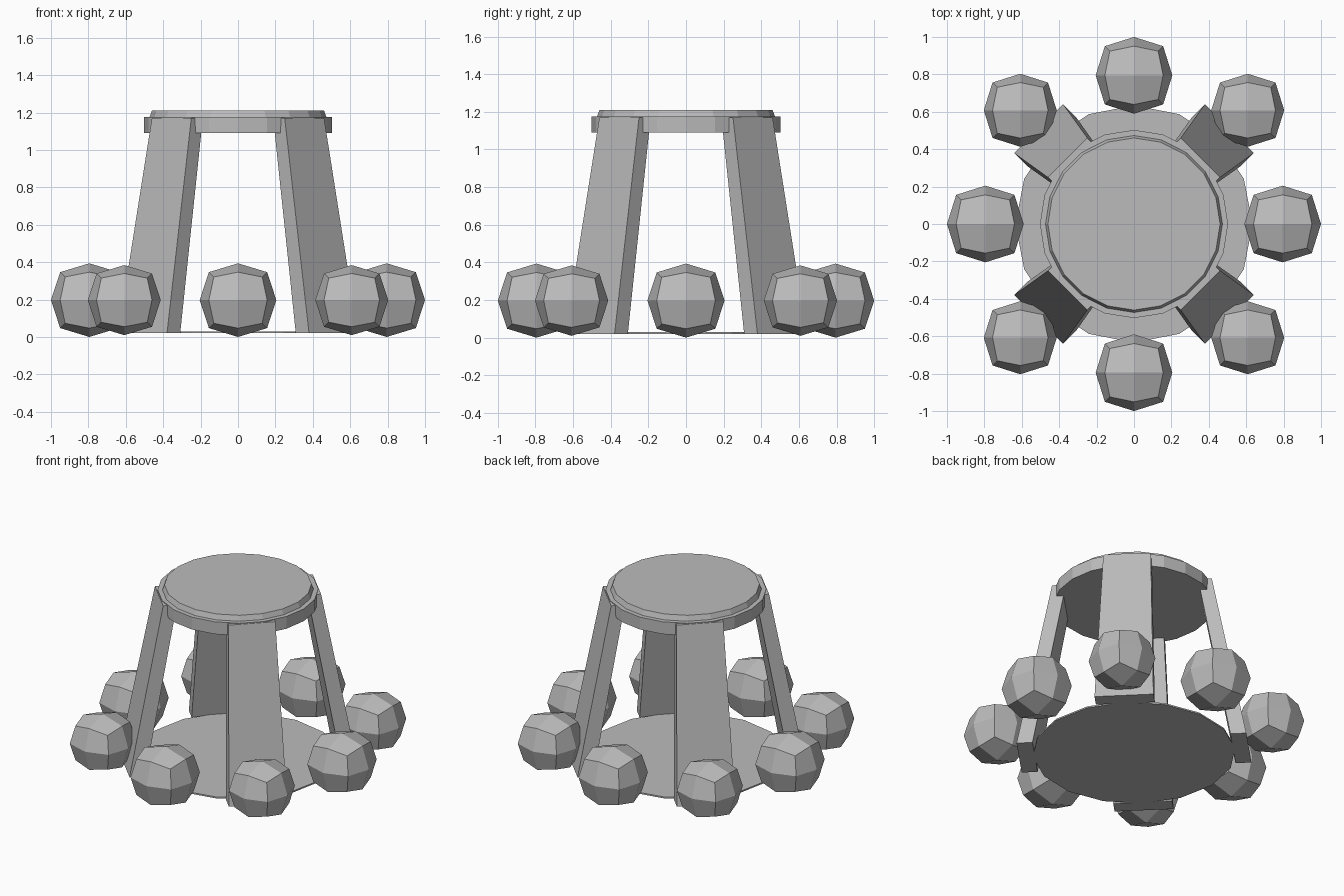
import bpy, bmesh, math
from mathutils import Matrix

if "Cube" in bpy.data.objects:
    bpy.data.objects.remove(bpy.data.objects["Cube"])

grey = bpy.data.materials.new("plain_grey")
grey.diffuse_color = (0.5, 0.5, 0.5, 1)
grey.use_nodes = True
grey.node_tree.nodes["Principled BSDF"].inputs["Base Color"].default_value = grey.diffuse_color


def finish(name, bm):
    bmesh.ops.recalc_face_normals(bm, faces=bm.faces[:])
    mesh = bpy.data.meshes.new(name)
    bm.to_mesh(mesh)
    bm.free()
    mesh.materials.append(grey)
    obj = bpy.data.objects.new(name, mesh)
    bpy.context.collection.objects.link(obj)
    return obj


def disc(name, r_low, r_high, z_low, z_high, sides):
    bm = bmesh.new()
    bmesh.ops.create_cone(
        bm, cap_ends=True, segments=sides, radius1=r_low, radius2=r_high,
        depth=z_high - z_low,
        matrix=Matrix.Translation((0, 0, (z_low + z_high) / 2)))
    return finish(name, bm)


def leg(name, angle):
    # tapered plank leaning inward: (height, inner radius, outer radius, half width)
    bm = bmesh.new()
    rings = []
    for z, r_in, r_out, half in ((0.02, 0.622, 0.722, 0.185),
                                 (1.17, 0.415, 0.502, 0.149)):
        corners = ((r_in, -half), (r_out, -half), (r_out, half), (r_in, half))
        rings.append([bm.verts.new((x, y, z)) for x, y in corners])
    low, high = rings
    bm.faces.new(low[::-1])
    bm.faces.new(high)
    for i in range(4):
        j = (i + 1) % 4
        bm.faces.new((low[i], low[j], high[j], high[i]))
    bmesh.ops.rotate(bm, verts=bm.verts[:], matrix=Matrix.Rotation(angle, 3, 'Z'))
    return finish(name, bm)


def ball(name, x, y, radius):
    # cube with each side split in four, rounded towards a sphere
    bm = bmesh.new()
    bmesh.ops.create_cube(bm, size=2)
    bmesh.ops.subdivide_edges(bm, edges=bm.edges[:], cuts=1, use_grid_fill=True)
    scale = {1: 1.0, 2: 0.76, 3: 0.63}
    for v in bm.verts:
        v.co *= radius * scale[sum(abs(c) > 0.5 for c in v.co)]
    bmesh.ops.scale(bm, verts=bm.verts[:], vec=(1, 1, 0.96))
    bmesh.ops.translate(bm, verts=bm.verts[:], vec=(x, y, 0.197))
    return finish(name, bm)


# floor plate and two-step top
disc("base_plate", 0.635, 0.635, 0.02, 0.03, 16)
disc("top_ring", 0.503, 0.503, 1.09, 1.175, 20)
disc("top_disc", 0.473, 0.46, 1.175, 1.21, 20)

# four legs on the diagonals
for k in range(4):
    leg(f"leg_{k + 1}", math.radians(45 + 90 * k))

# eight balls around the base
for k in range(8):
    a = math.radians(45 * k)
    dist, size = (0.795, 0.205) if k % 2 == 0 else (0.86, 0.195)
    ball(f"ball_{k + 1}", dist * math.cos(a), dist * math.sin(a), size)
